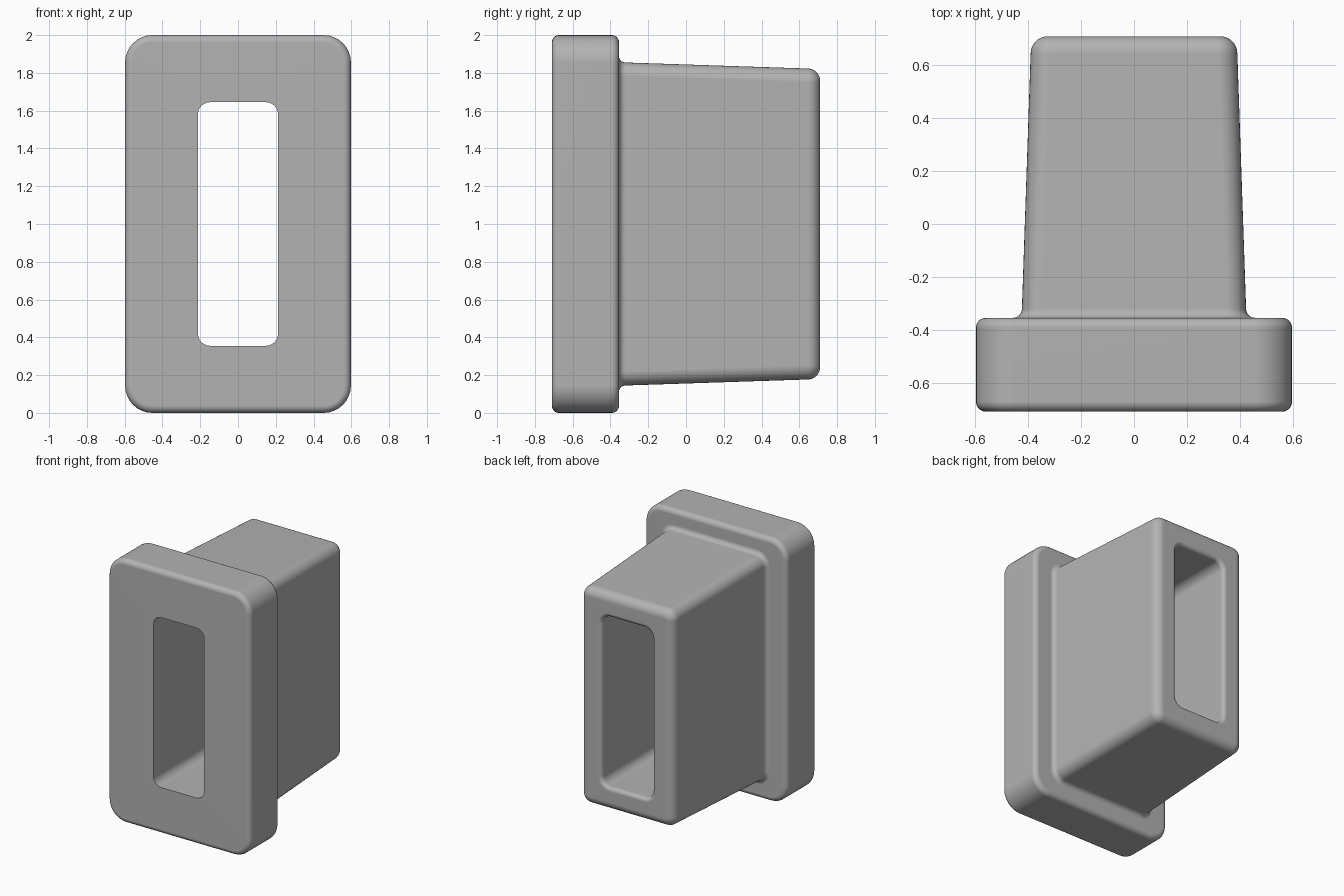
import bpy
import bmesh
from math import sin, cos, pi

cube = bpy.data.objects.get("Cube")
if cube:
    bpy.data.objects.remove(cube, do_unlink=True)

CENTRE_Z = 1.0
FRONT, STEP, BACK = -0.71, -0.355, 0.71
ARC = 8  # segments in every rounded corner


def ring(bm, y, hx, hz, r):
    """Loop of vertices around a rounded rectangle facing along y."""
    verts = []
    for q, (sx, sz) in enumerate([(1, 1), (-1, 1), (-1, -1), (1, -1)]):
        for i in range(ARC + 1):
            a = (q + i / ARC) * pi / 2
            verts.append(bm.verts.new((sx * (hx - r) + r * cos(a), y,
                                       CENTRE_Z + sz * (hz - r) + r * sin(a))))
    return verts


def fillet(y0, y1, grow0, grow1, size, rim_first):
    """Quarter round from (y0, grow0) to (y1, grow1), applied to a size."""
    hx, hz, r = size
    out = []
    for i in range(ARC + 1):
        a = i / ARC * pi / 2
        s, c = sin(a), 1 - cos(a)
        ty, tg = (c, s) if rim_first else (s, c)
        g = grow0 + (grow1 - grow0) * tg
        out.append((y0 + (y1 - y0) * ty, hx + g, hz + g, r + g))
    return out


# Sizes: half width, half height, corner radius
flange = (0.598, 1.0, 0.145)
body_base = (0.424, 0.855, 0.075)
body_end = (0.391, 0.823, 0.075)
bore = (0.212, 0.645, 0.065)
edge, neck, end, lip = 0.038, 0.035, 0.065, 0.03

# Closed section: bore mouth, flange, neck, tapered body, rounded bore exit
profile = [(FRONT, *bore)]
profile += fillet(FRONT, FRONT + edge, -edge, 0, flange, True)
profile += fillet(STEP - edge, STEP, 0, -edge, flange, False)
profile += fillet(STEP, STEP + neck, neck, 0, body_base, True)
profile += fillet(BACK - end, BACK, 0, -end, body_end, False)
profile += fillet(BACK, BACK - lip, lip, 0, bore, True)

bm = bmesh.new()
rings = [ring(bm, *p) for p in profile]
for a, b in zip(rings, rings[1:] + rings[:1]):
    n = len(a)
    for i in range(n):
        j = (i + 1) % n
        bm.faces.new((a[i], a[j], b[j], b[i]))
bmesh.ops.recalc_face_normals(bm, faces=bm.faces[:])
mesh = bpy.data.meshes.new("flanged_sleeve")
bm.to_mesh(mesh)
bm.free()

sleeve = bpy.data.objects.new("flanged_sleeve", mesh)
bpy.context.collection.objects.link(sleeve)

# Plain grey material
grey = bpy.data.materials.new("plain_grey")
grey.use_nodes = True
colour = (0.45, 0.45, 0.45, 1)
grey.diffuse_color = colour
grey.node_tree.nodes["Principled BSDF"].inputs["Base Color"].default_value = colour
mesh.materials.append(grey)

# Smooth rounds, flat faces, crisp front mouth
bpy.ops.object.select_all(action="DESELECT")
sleeve.select_set(True)
bpy.context.view_layer.objects.active = sleeve
bpy.ops.object.shade_smooth_by_angle()
weighted = sleeve.modifiers.new("weighted_normals", "WEIGHTED_NORMAL")
weighted.keep_sharp = True
